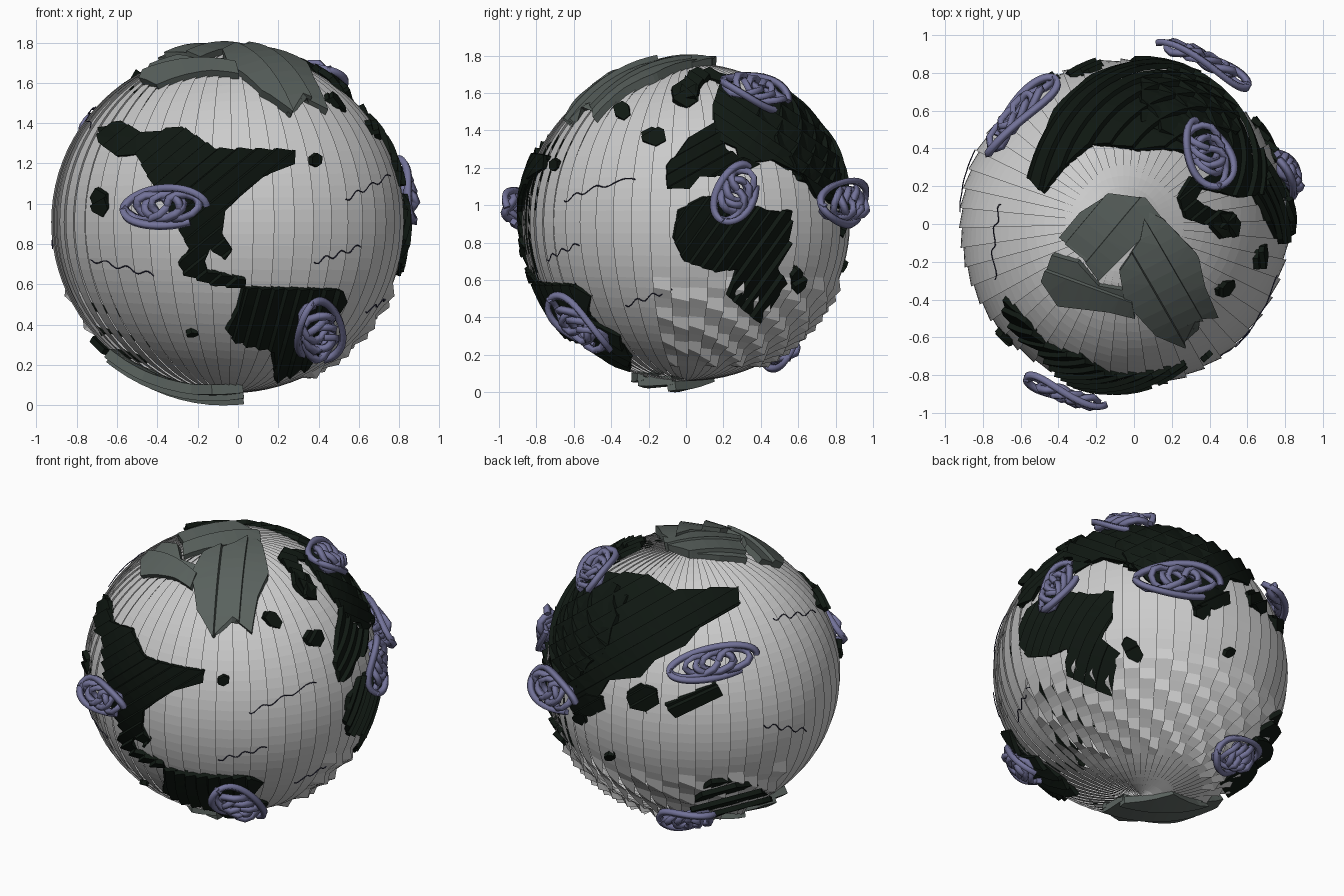
import bpy, bmesh, math, random
from mathutils import Vector

if "Cube" in bpy.data.objects:
    bpy.data.objects.remove(bpy.data.objects["Cube"])

random.seed(4)
R, RZ = 0.865, 0.85
C = Vector((-0.05, 0.0, 0.91))


def material(name, rgb):
    m = bpy.data.materials.new(name)
    m.diffuse_color = (*rgb, 1)
    m.use_nodes = True
    m.node_tree.nodes["Principled BSDF"].inputs["Base Color"].default_value = m.diffuse_color
    return m


LAND = material("land_green", (0.005, 0.009, 0.006))
ICE = material("ice_grey", (0.10, 0.12, 0.11))
CLOUD = material("cloud_violet", (0.17, 0.17, 0.32))
LINE = material("line_navy", (0.03, 0.03, 0.08))


# Drawing planes: centre, scale and axes used to project outlines onto the globe
def view(cx, cy, s, az, el):
    a, e = math.radians(az), math.radians(el)
    d = Vector((math.cos(a), math.sin(a), 0))
    z = Vector((0, 0, 1))
    return (cx, cy, s, Vector((-d.y, d.x, 0)),
            z * math.cos(e) - d * math.sin(e), d * math.cos(e) + z * math.sin(e))


FRONT = view(227.5, 222.6, 201.5, -90, 0)
RIGHT = view(686.5, 223, 187.3, 0, 0)
TOP = view(1125, 225, 189, -90, 90)
BOTTOM = view(-10, 0, 200, -90, -90)
BACK = view(692, 668, 169, 125, 25)
BELOW = view(1140, 668, 169, 55, -25)


def flat(v, p):
    return Vector(((p[0] - v[0]) / v[2], (v[1] - p[1]) / v[2]))


def project(v, q, lift):
    q = Vector(q)
    if q.length > R * 0.995:
        q *= R * 0.995 / q.length
    n = v[3] * q.x + v[4] * q.y + v[5] * math.sqrt(R * R - q.length_squared)
    n *= (R + lift) / R
    return C + Vector((n.x, n.y, n.z * RZ / R))


def finish(bm, name, mat=None):
    me = bpy.data.meshes.new(name)
    bm.to_mesh(me)
    bm.free()
    ob = bpy.data.objects.new(name, me)
    bpy.context.collection.objects.link(ob)
    if mat:
        me.materials.append(mat)
    return ob


# A patch is an outline sliced into overlapping, tilted brush bands on the globe
def patch(name, v, outline, angle=20, mat=LAND, width=0.06, low=0.012, high=0.04, thick=0.03):
    pts = [flat(v, p) for p in outline]
    a = math.radians(angle)
    along, across = Vector((math.cos(a), math.sin(a), 0)), Vector((-math.sin(a), math.cos(a), 0))
    ds = [p.dot(across.xy) for p in pts]
    ls = [p.dot(along.xy) for p in pts]
    out = bmesh.new()
    k = min(ds)
    while k < max(ds):
        bm = bmesh.new()
        f = bm.faces.new([bm.verts.new((p.x, p.y, 0)) for p in pts])
        f.normal_update()
        if f.normal.z < 0:
            f.normal_flip()
        for pos, sign in ((k, -1), (k + width * 1.12, 1)):
            bmesh.ops.bisect_plane(bm, geom=bm.verts[:] + bm.edges[:] + bm.faces[:],
                                   plane_co=across * pos, plane_no=across * sign, clear_outer=True)
        t = min(ls) + 0.05
        while t < max(ls):
            bmesh.ops.bisect_plane(bm, geom=bm.verts[:] + bm.edges[:] + bm.faces[:],
                                   plane_co=along * t, plane_no=along)
            t += 0.07
        bmesh.ops.triangulate(bm, faces=bm.faces[:])
        bump = random.uniform(-0.006, 0.006)
        new = {}
        for w in bm.verts:
            s = (w.co.dot(across) - k) / width
            new[w] = out.verts.new(project(v, w.co.xy, low + (high - low) * s + bump))
        for f in bm.faces:
            out.faces.new([new[w] for w in f.verts])
        bm.free()
        k += width
    ob = finish(out, name, mat)
    m = ob.modifiers.new("thickness", 'SOLIDIFY')
    m.thickness, m.offset = thick, -1
    return ob


def island(name, v, x, y, rx, ry):
    pts = [(x + rx * math.cos(i * 1.047 + 0.4), y + ry * math.sin(i * 1.047 + 0.4)) for i in range(6)]
    patch(name, v, pts, 30)


def stroke(name, paths, depth, mat):
    cu = bpy.data.curves.new(name, 'CURVE')
    cu.dimensions, cu.bevel_depth, cu.bevel_resolution = '3D', depth, 0
    cu.use_fill_caps = True
    for path in paths:
        sp = cu.splines.new('POLY')
        sp.points.add(len(path) - 1)
        for p, q in zip(sp.points, path):
            p.co = (*q, 1)
    cu.materials.append(mat)
    ob = bpy.data.objects.new(name, cu)
    bpy.context.collection.objects.link(ob)
    bpy.ops.object.select_all(action='DESELECT')
    ob.select_set(True)
    bpy.context.view_layer.objects.active = ob
    bpy.ops.object.convert(target='MESH')


# Globe: overlapping pole-to-pole strips, ragged teeth on the lower back right
STRIPS, ROWS = 52, 44
bm = bmesh.new()
for i in range(STRIPS):
    a0 = 2 * math.pi * i / STRIPS
    a1 = a0 + 2 * math.pi / STRIPS * 1.2
    az = (math.degrees(a0) + 180) % 360 - 180
    prev = None
    for j in range(ROWS + 1):
        lat = math.radians(-89 + 178 * j / ROWS)
        lift = 0.012 * math.cos(lat)
        if -15 < az < 160 and -62 < math.degrees(lat) < -24:
            lift += (0.035, 0.0, 0.01)[(j + i) % 3]
        row = []
        for a, r in ((a0, R - 0.005), (a1, R + lift)):
            row.append(bm.verts.new(C + Vector((r * math.cos(lat) * math.cos(a),
                                                r * math.cos(lat) * math.sin(a),
                                                (r - R + RZ) * math.sin(lat)))))
        if prev:
            bm.faces.new((prev[0], prev[1], row[1], row[0]))
        prev = row
finish(bm, "globe_strips")

# Continents
patch("north_land", FRONT, [(102, 130), (125, 124), (145, 135), (183, 128), (215, 150), (292, 152),
      (293, 165), (262, 178), (240, 197), (225, 212), (222, 235), (232, 250), (225, 260), (210, 250),
      (205, 262), (208, 272), (245, 280), (245, 289), (215, 286), (185, 275), (180, 265), (190, 250),
      (178, 225), (160, 195), (148, 175), (138, 155), (120, 158), (103, 145)], 40)
patch("south_land", FRONT, [(243, 288), (338, 290), (345, 303), (325, 325), (330, 345), (305, 368),
      (275, 380), (272, 350), (235, 342), (227, 330), (238, 310)], 75)
patch("southeast_land", RIGHT, [(675, 240), (680, 212), (705, 198), (735, 200), (770, 213), (790, 212),
      (788, 245), (775, 268), (786, 285), (760, 325), (740, 308), (728, 297), (737, 270), (715, 272),
      (685, 262)], 55)
patch("west_land", RIGHT, [(668, 168), (690, 140), (715, 125), (725, 150), (740, 160), (760, 165),
      (735, 178), (700, 178), (690, 190), (668, 190)], 30)
patch("middle_land", RIGHT, [(712, 108), (722, 78), (735, 95), (790, 92), (815, 115), (832, 155),
      (841, 205), (815, 200), (800, 178), (770, 162), (740, 165), (735, 150), (715, 140)], -35)
patch("great_land", BACK, [(553, 645), (562, 612), (580, 582), (605, 568), (646, 570), (675, 586),
      (735, 582), (738, 600), (700, 622), (685, 640), (655, 655), (640, 672), (610, 675), (600, 690),
      (580, 702), (562, 680)], 30, width=0.08)
patch("island_chain", BACK, [(665, 700), (715, 678), (722, 690), (675, 713)], 25)
patch("far_south_land", BACK, [(690, 800), (710, 774), (755, 780), (768, 792), (748, 805), (725, 812),
      (705, 808)], 15, high=0.06)
patch("north_cape", TOP, [(1178, 200), (1190, 180), (1205, 182), (1195, 202), (1212, 212), (1232, 215),
      (1232, 233), (1200, 225), (1185, 220)], 40)

# Islands
for n, (v, x, y, rx, ry) in enumerate([
        (FRONT, 102, 204, 8, 14), (FRONT, 314, 162, 6, 6), (FRONT, 193, 335, 6, 3),
        (RIGHT, 796, 282, 7, 14), (RIGHT, 655, 138, 13, 9), (RIGHT, 624, 112, 8, 8),
        (RIGHT, 686, 96, 14, 12), (BACK, 643, 693, 17, 14), (BACK, 588, 700, 18, 12),
        (BACK, 610, 753, 5, 4), (BELOW, 1190, 616, 9, 8)]):
    island(f"island_{n}", v, x, y, rx, ry)

# Polar ice
ice = dict(mat=ICE, width=0.14, low=0.03, high=0.05, thick=0.05)
patch("north_ice_arch", TOP, [(1062, 238), (1082, 214), (1110, 196), (1145, 200), (1162, 220),
      (1130, 250), (1100, 280), (1085, 258)], 50, **ice)
patch("north_ice_left", TOP, [(1045, 280), (1055, 255), (1080, 262), (1100, 285), (1130, 290),
      (1135, 316), (1110, 310), (1060, 305)], -20, **ice)
patch("north_ice_right", TOP, [(1145, 212), (1162, 220), (1195, 255), (1202, 285), (1215, 315),
      (1192, 318), (1182, 342), (1155, 332), (1125, 300), (1120, 270), (1140, 240)], -60, **ice)
patch("south_ice", BOTTOM, [(-125, -20), (-90, -35), (-45, -40), (-25, -55), (5, -50), (5, -10),
      (-35, 30), (-80, 20), (-120, 15)], 20, **{**ice, "high": 0.065})


# Clouds: open looping scribbles floating in the tangent plane above the surface
def cloud(name, v, x, y, hw, hh, tilt, lift):
    c, a = flat(v, (x, y)) * R / (R + lift), math.radians(tilt)
    n = (project(v, c, 0) - C).normalized()
    t1 = v[3] * math.cos(a) + v[4] * math.sin(a)
    t1 = (t1 - n * t1.dot(n)).normalized()
    t2 = n.cross(t1)
    paths = []
    for loops, size in ((3, 0.45), (1, 0.4), (0, 1)):
        path = []
        for i in range(37):
            s = i / 36
            t = 2 * math.pi * (s * max(loops, 0.85)) + loops
            drift = (s * 2 - 1) * (1 - size) * (loops > 1)
            p = (n * R + t1 * hw * (drift + size * math.cos(t))
                 + t2 * hh * (0.35 + 0.6 * size) * math.sin(t)).normalized()
            p *= R + lift + 0.025 * math.sin(2 * t + loops)
            path.append(C + Vector((p.x, p.y, p.z * RZ / R)))
        paths.append(path)
    stroke(name, paths, 0.022, CLOUD)


for n, spec in enumerate([(FRONT, 163, 207, 0.2, 0.09, 0, 0.1), (RIGHT, 578, 331, 0.2, 0.12, -28, 0.07),
                          (RIGHT, 737, 193, 0.16, 0.1, 60, 0.07), (RIGHT, 757, 86, 0.18, 0.13, 10, 0.07),
                          (BELOW, 1165, 583, 0.24, 0.11, 5, 0.115), (BACK, 713, 656, 0.26, 0.09, 12, 0.07),
                          (BELOW, 1233, 759, 0.17, 0.12, -30, 0.06)]):
    cloud(f"cloud_{n}", *spec)

# Thin wave marks on the oceans
for n, (v, x, y, w, h) in enumerate([(FRONT, 365, 188, 44, 24), (FRONT, 335, 255, 46, 16),
                                     (FRONT, 124, 268, 62, -16), (RIGHT, 650, 298, 46, 16),
                                     (BACK, 792, 610, 42, 6), (BACK, 783, 723, 42, -6)]):
    path = [project(v, flat(v, (x + w * (i / 24 - 0.5), y - h * (i / 24 - 0.5)
                                + 2.5 * math.sin(i * 0.8))), 0.018) for i in range(25)]
    stroke(f"wave_{n}", [path], 0.003, LINE)
